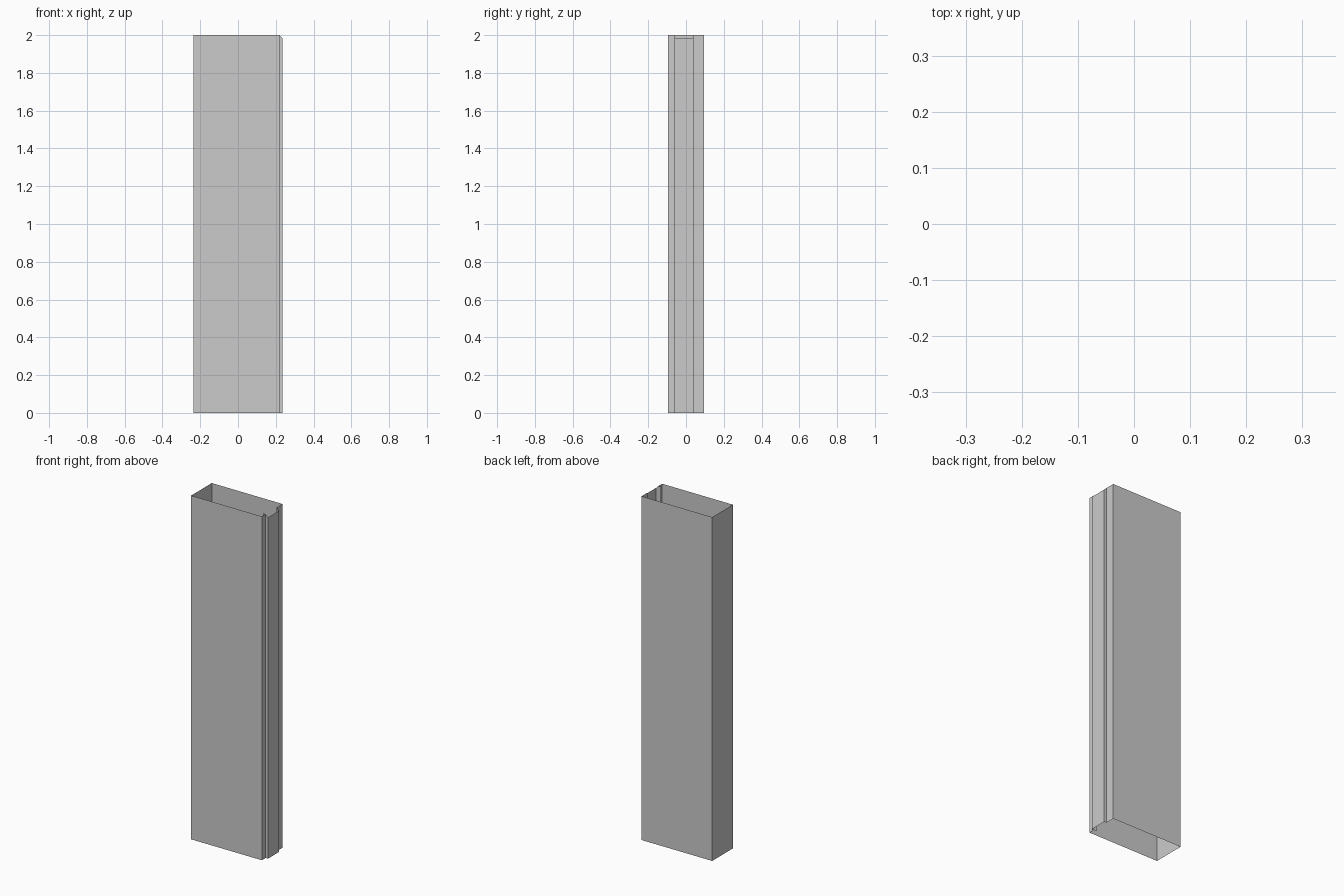
import bpy
import bmesh

if "Cube" in bpy.data.objects:
    bpy.data.objects.remove(bpy.data.objects["Cube"])


def wall_strip(name, points):
    """Thin vertical wall; each point is (x, y, top height)."""
    bm = bmesh.new()
    low = [bm.verts.new((x, y, 0)) for x, y, top in points]
    high = [bm.verts.new(p) for p in points]
    for i in range(len(points) - 1):
        bm.faces.new((low[i], low[i + 1], high[i + 1], high[i]))
    mesh = bpy.data.meshes.new(name)
    bm.to_mesh(mesh)
    bm.free()
    obj = bpy.data.objects.new(name, mesh)
    bpy.context.collection.objects.link(obj)
    return obj


H = 2.0          # wall height
LOW = 1.985      # raised panel height
LEFT, RIGHT, PANEL = -0.235, 0.22, 0.235
FRONT, BACK = -0.095, 0.095
P0, P1 = -0.06, 0.04

# Open-ended outer casing with a gap on the right side
wall_strip("casing", [
    (RIGHT, P1, H), (RIGHT, BACK, H), (LEFT, BACK, H),
    (LEFT, FRONT, H), (RIGHT, FRONT, H), (RIGHT, P0, H),
])

# Raised panel on the right side, slightly lower than the casing
wall_strip("side_panel", [
    (RIGHT, P0, H), (PANEL, P0, LOW), (PANEL, P1, LOW), (RIGHT, P1, H),
])

# Small return lip inside the casing
wall_strip("inner_lip", [(RIGHT, P0, H), (0.203, P0, H)])
